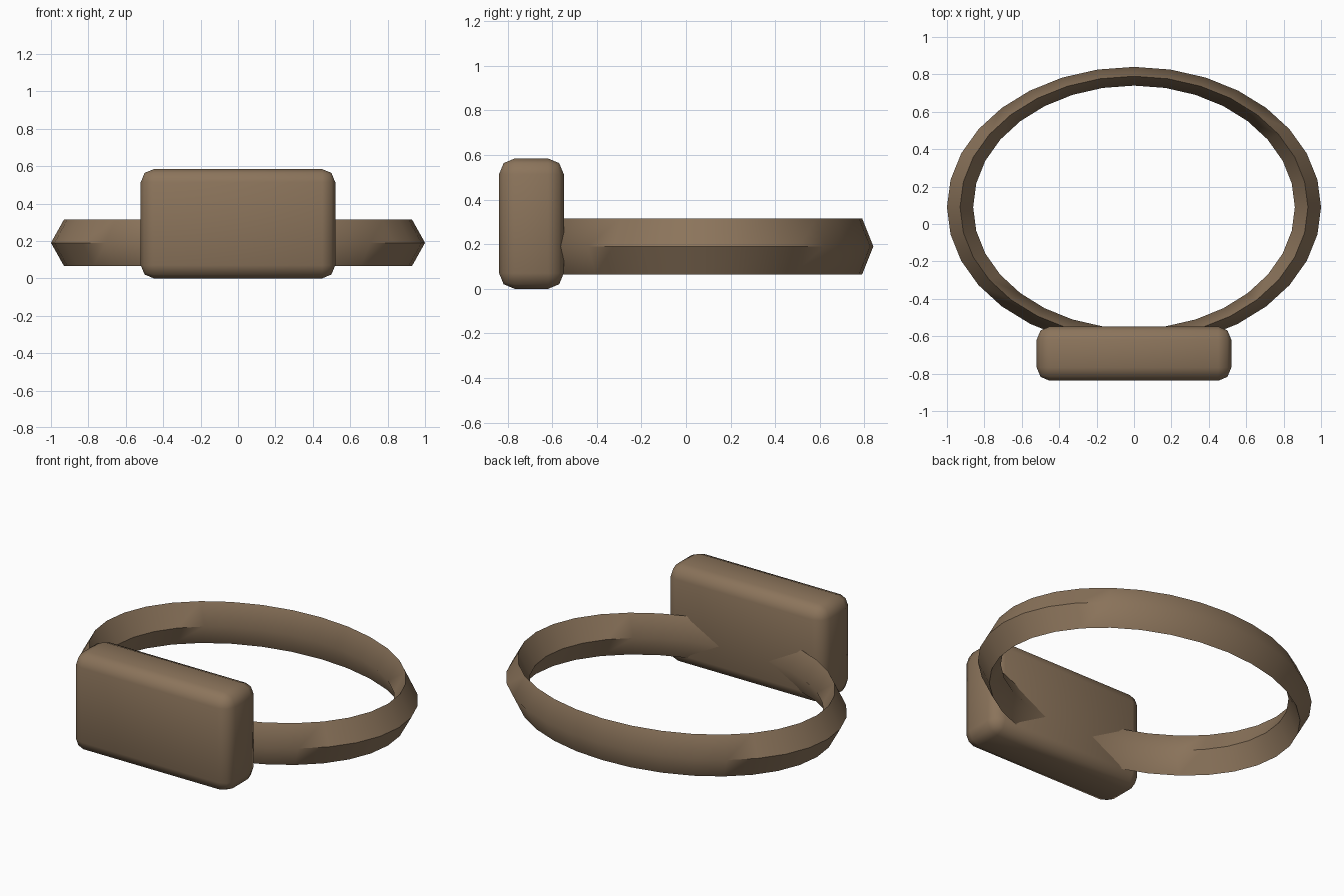
import bpy, bmesh
from math import sin, cos, pi, radians

if "Cube" in bpy.data.objects:
    bpy.data.objects.remove(bpy.data.objects["Cube"])

bronze = bpy.data.materials.new("warm_brown")
bronze.diffuse_color = (0.26, 0.175, 0.105, 1)
bronze.use_nodes = True
bronze.node_tree.nodes["Principled BSDF"].inputs["Base Color"].default_value = bronze.diffuse_color


def add_object(name, bm):
    """Turn a bmesh into a smooth object that keeps its sharp creases."""
    bmesh.ops.recalc_face_normals(bm, faces=bm.faces)
    mesh = bpy.data.meshes.new(name)
    bm.to_mesh(mesh)
    bm.free()
    mesh.materials.append(bronze)
    obj = bpy.data.objects.new(name, mesh)
    bpy.context.collection.objects.link(obj)
    bpy.ops.object.select_all(action='DESELECT')
    obj.select_set(True)
    bpy.context.view_layer.objects.active = obj
    bpy.ops.object.shade_smooth_by_angle(angle=radians(50))
    return obj


# Oval band with a four-sided diamond section
SEGMENTS = 32
section = [(1, 0), (0, 1), (-1, 0), (0, -1)]
bm = bmesh.new()
rings = []
for i in range(SEGMENTS):
    t = 2 * pi * i / SEGMENTS
    rings.append([bm.verts.new(((0.93 + 0.07 * s) * cos(t),
                                0.09 + (0.70 + 0.05 * s) * sin(t),
                                0.19 + 0.125 * h)) for s, h in section])
for i in range(SEGMENTS):
    a, b = rings[i], rings[(i + 1) % SEGMENTS]
    for j in range(4):
        k = (j + 1) % 4
        bm.faces.new((a[j], b[j], b[k], a[k]))
add_object("band", bm)

# Rounded rectangular block at the front of the band
bm = bmesh.new()
bmesh.ops.create_cube(bm, size=1)
for v in bm.verts:
    v.co = (v.co.x * 1.04, v.co.y * 0.29 - 0.693, v.co.z * 0.584 + 0.292)
bmesh.ops.bevel(bm, geom=bm.edges[:], offset=0.07, segments=2,
                profile=0.5, affect='EDGES')
add_object("front_block", bm)
